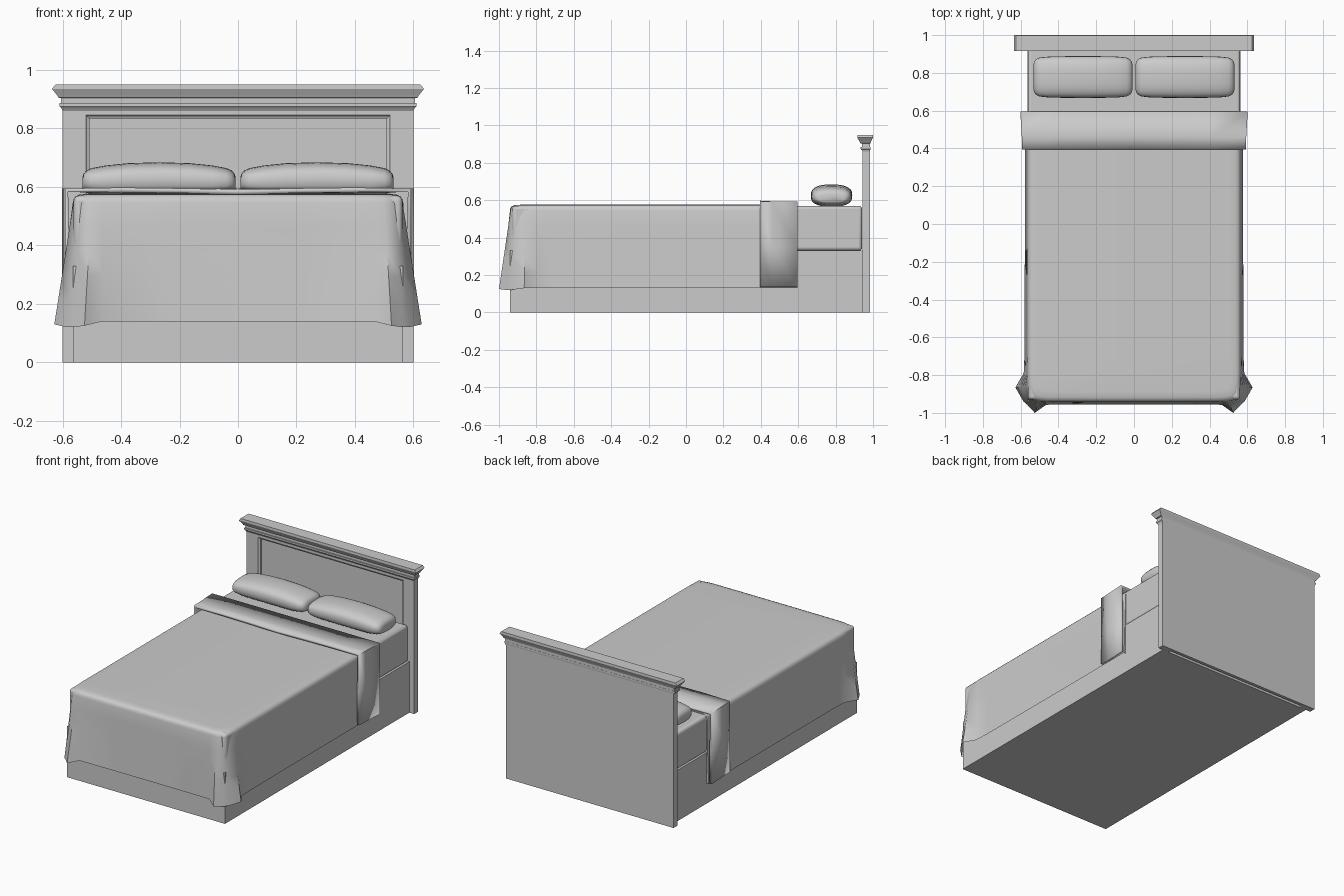
import bpy, math

if "Cube" in bpy.data.objects:
    bpy.data.objects.remove(bpy.data.objects["Cube"])


def make(name, verts, faces, smooth=None):
    me = bpy.data.meshes.new(name)
    me.from_pydata(verts, [], faces)
    ob = bpy.data.objects.new(name, me)
    bpy.context.collection.objects.link(ob)
    bpy.ops.object.select_all(action='DESELECT')
    ob.select_set(True)
    bpy.context.view_layer.objects.active = ob
    if smooth:
        bpy.ops.object.shade_smooth_by_angle(angle=math.radians(smooth))
    return ob


def loft(name, rings, cap_start=True, cap_end=True, closed=True, smooth=None):
    n = len(rings[0])
    verts = [v for r in rings for v in r]
    faces = []
    for k in range(len(rings) - 1):
        for i in range(n if closed else n - 1):
            j = (i + 1) % n
            faces.append((k * n + i, k * n + j, (k + 1) * n + j, (k + 1) * n + i))
    if cap_start:
        faces.append(tuple(reversed(range(n))))
    if cap_end:
        faces.append(tuple(range((len(rings) - 1) * n, len(rings) * n)))
    return make(name, verts, faces, smooth)


def rect(hx, y0, y1, z):
    return [(-hx, y0, z), (hx, y0, z), (hx, y1, z), (-hx, y1, z)]


def box(name, x0, x1, y0, y1, z0, z1, bevel=0):
    rings = [[(x0, y0, z), (x1, y0, z), (x1, y1, z), (x0, y1, z)] for z in (z0, z1)]
    ob = loft(name, rings, smooth=35 if bevel else None)
    if bevel:
        m = ob.modifiers.new("soft_edges", 'BEVEL')
        m.width, m.segments = bevel, 3
    return ob


# base and mattress
box("bed_base", -.565, .565, -.94, .945, 0, .33)
box("mattress", -.562, .562, -.93, .942, .33, .57, .018)

# headboard: back panel, posts, rail
box("headboard_panel", -.60, .60, .965, .985, 0, .87)
for s, side in ((-1, "left"), (1, "right")):
    a, b = sorted((s * .52, s * .60))
    box("headboard_post_" + side, a, b, .945, .97, 0, .865)
box("headboard_rail", -.52, .52, .945, .97, .845, .865)

# sloped bead around the recessed panel (three-sided, mitred)
bead = []
for off, y in ((0, .947), (.004, .952), (.012, .956), (.012, .966)):
    x, z = .52 - off, .845 - off
    bead.append([(-x, y, .1), (-x, y, z), (x, y, z), (x, y, .1)])
loft("panel_bead", bead, False, False, closed=False)

# stepped crown moulding
crown = [(.600, .945, .985, .86), (.603, .940, .985, .868), (.610, .934, .986, .875),
         (.610, .934, .986, .886), (.605, .940, .985, .886), (.605, .940, .985, .903),
         (.614, .932, .986, .905), (.620, .927, .990, .915), (.636, .916, 1.0, .935),
         (.624, .917, .999, .95)]
loft("headboard_crown", [rect(*c) for c in crown])

# blanket: half outline of (top x, top y, hem x, hem y, hem z), flared at the foot corners
half = [(.565, .595, .578, .595, .13), (.565, -.1, .578, -.1, .13), (.565, -.7, .580, -.7, .13),
        (.565, -.80, .584, -.79, .13), (.563, -.86, .628, -.865, .13),
        (.553, -.905, .585, -.94, .12), (.535, -.93, .565, -.957, .12),
        (.50, -.938, .525, -1.0, .125), (.46, -.941, .465, -.957, .14),
        (.2, -.942, .2, -.955, .14)]
outline = half + [(-a, b, -c, d, e) for a, b, c, d, e in reversed(half)]
rings = []
for t in (0, .2, .4, .6, .8, 1):
    rings.append([(c + (a - c) * t, d + (b - d) * t, e + (.545 - e) * t)
                  for a, b, c, d, e in outline])
for inset, z in ((.003, .558), (.010, .568), (.024, .574), (.055, .576)):
    rings.append([(a * (1 - inset / .565), b + inset * min(1, max(0, (-b - .7) / .24)), z)
                  for a, b, *_ in outline])
loft("blanket", rings, cap_start=False, smooth=50)

# turned-down fold across the top and sides of the blanket
fold = []
for y, w, lift in ((.395, .592, -.004), (.46, .594, 0), (.595, .602, 0)):
    pts = [(-w, .135), (-w, .35), (-w, .594)]
    pts += [(x, .594 + lift * math.cos(x * 9)) for x in (-.4, -.2, 0, .2, .4)]
    pts += [(w, .594), (w, .35), (w, .135)]
    fold.append([(x, y, z) for x, z in pts])
ob = loft("blanket_fold", fold, False, False, closed=False, smooth=35)
m = ob.modifiers.new("thickness", 'SOLIDIFY')
m.thickness, m.offset = .016, -1
# make sure the thickness goes inward
if ob.data.polygons[5].normal.z < 0:
    ob.data.flip_normals()

# pillows: position along half length, depth, top height
stations = [(1, .068, .632), (.985, .082, .645), (.95, .094, .656), (.88, .103, .664),
            (.7, .108, .673), (.4, .110, .681), (0, .111, .684)]
stations = [(-u, d, h) for u, d, h in stations] + [s for s in reversed(stations[:-1])]
for s, side in ((-1, "left"), (1, "right")):
    rings = []
    for u, d, top in stations:
        bottom = .566 + .022 * abs(u) ** 8
        cz, hz = (top + bottom) / 2, (top - bottom) / 2
        ring = []
        for i in range(28):
            a = 2 * math.pi * i / 28
            c, n = math.cos(a), math.sin(a)
            ring.append((s * .27 + .262 * u,
                         .778 + d * math.copysign(abs(c) ** .75, c),
                         cz + hz * math.copysign(abs(n) ** .75, n)))
        rings.append(ring)
    loft("pillow_" + side, rings, smooth=60)
